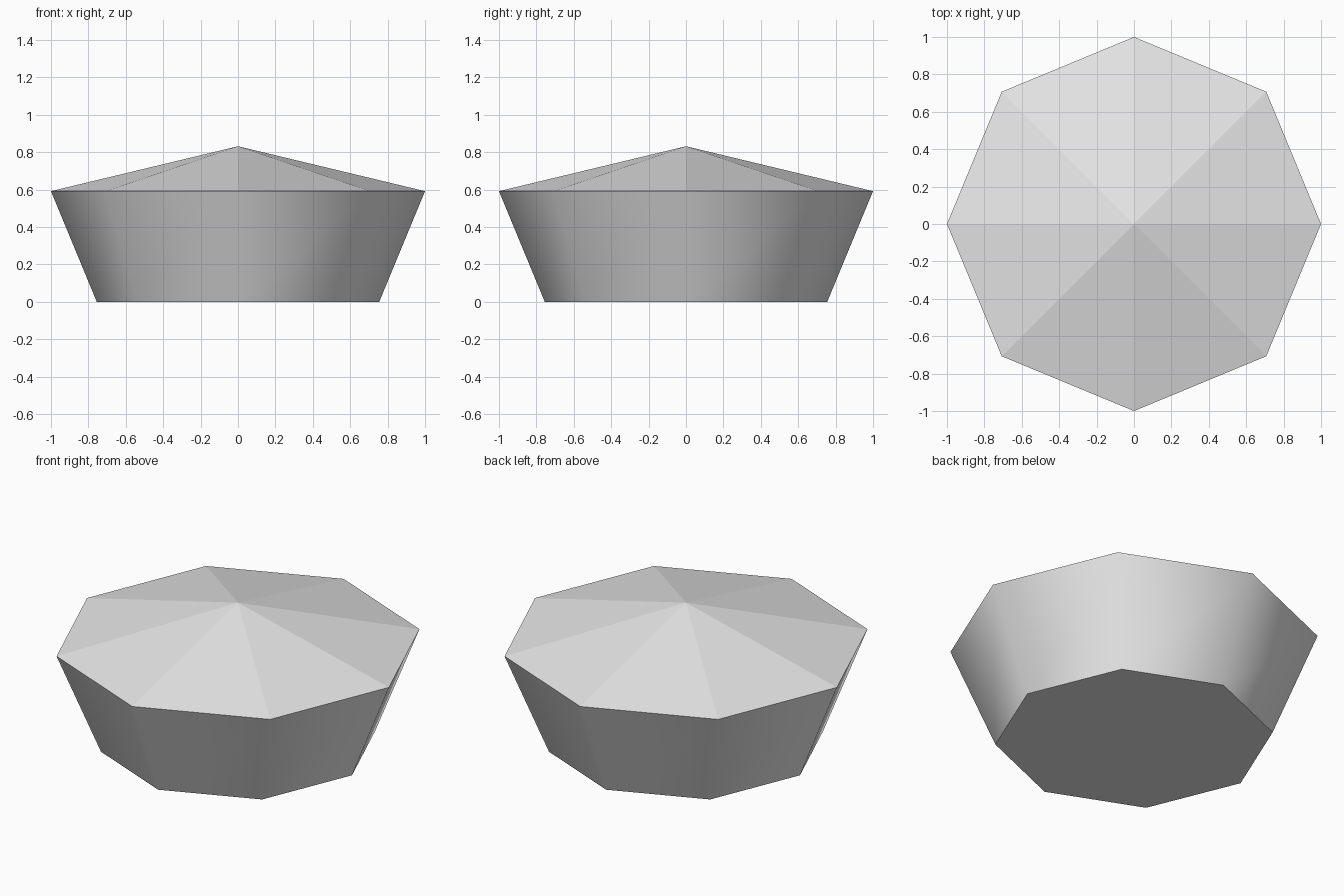
import bpy
import bmesh
from math import cos, sin, pi

SIDES = 8
BASE_RADIUS, RIM_RADIUS = 0.755, 1.0
RIM_Z, APEX_Z = 0.592, 0.832

default_cube = bpy.data.objects.get("Cube")
if default_cube:
    bpy.data.objects.remove(default_cube, do_unlink=True)

# Plain grey material
grey = bpy.data.materials.new("light_grey")
grey.use_nodes = True
colour = (0.8, 0.8, 0.8, 1)
grey.diffuse_color = colour
grey.node_tree.nodes["Principled BSDF"].inputs["Base Color"].default_value = colour


def ring(bm, radius, z):
    angles = [2 * pi * i / SIDES for i in range(SIDES)]
    return [bm.verts.new((radius * cos(a), radius * sin(a), z)) for a in angles]


bm = bmesh.new()
base = ring(bm, BASE_RADIUS, 0)
rim = ring(bm, RIM_RADIUS, RIM_Z)
apex = bm.verts.new((0, 0, APEX_Z))

# Flat underside
bm.faces.new(base[::-1])

for i in range(SIDES):
    j = (i + 1) % SIDES
    # Smooth flared wall
    wall = bm.faces.new((base[i], base[j], rim[j], rim[i]))
    wall.smooth = True
    # Faceted shallow crown
    bm.faces.new((rim[i], rim[j], apex))

# Crisp edges around the wall and between crown facets
for edge in bm.edges:
    edge.smooth = all(face.smooth for face in edge.link_faces)

mesh = bpy.data.meshes.new("faceted_block")
bm.to_mesh(mesh)
bm.free()
mesh.materials.append(grey)
block = bpy.data.objects.new("faceted_block", mesh)
bpy.context.collection.objects.link(block)
